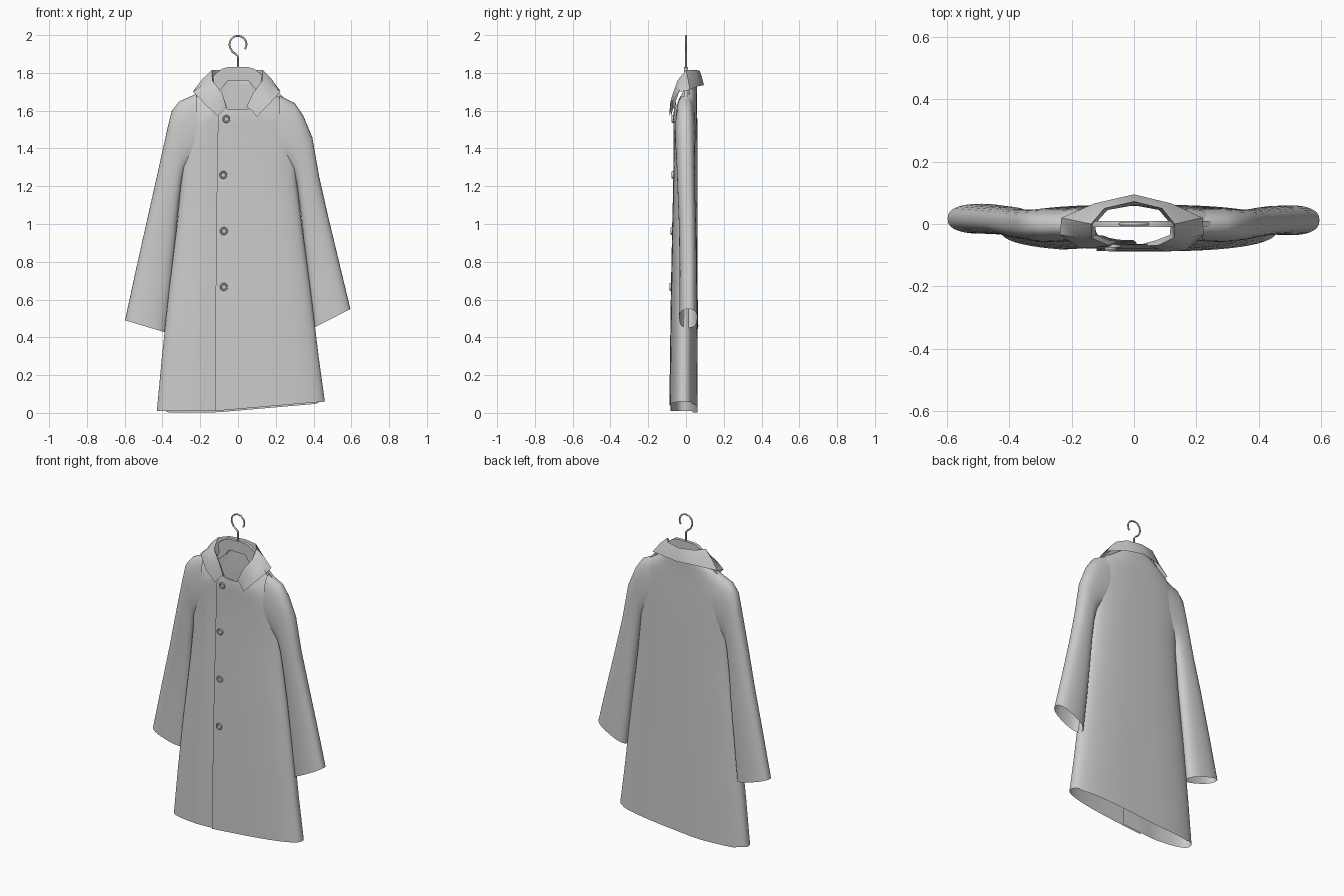
import bpy, math
from math import sin, cos, pi


def make(name, verts, faces, angle=40):
    me = bpy.data.meshes.new(name)
    me.from_pydata(verts, [], faces)
    ob = bpy.data.objects.new(name, me)
    bpy.context.collection.objects.link(ob)
    smooth(ob, angle)
    return ob


def smooth(ob, angle=40):
    bpy.ops.object.select_all(action='DESELECT')
    ob.select_set(True)
    bpy.context.view_layer.objects.active = ob
    bpy.ops.object.shade_smooth_by_angle(angle=math.radians(angle))


def loft(name, rows, closed=False, angle=40):
    n = len(rows[0])
    verts = [p for r in rows for p in r]
    faces = []
    for i in range(len(rows) - 1):
        for j in range(n if closed else n - 1):
            k = (j + 1) % n
            faces.append((i * n + j, i * n + k, (i + 1) * n + k, (i + 1) * n + j))
    return make(name, verts, faces, angle)


def spow(v, p):
    return math.copysign(abs(v) ** p, v)


# Coat body: open wrap from the placket edge round the back to the underlap
# each ring: centre x, half width, z side, z front, z back, y front, y back, placket x
P = 0.75
rings = [
    (0.015, 0.445, None, 0, 0, -0.088, 0.062, -0.12),
    (0.012, 0.415, 0.30, 0.30, 0.30, -0.085, 0.062, -0.12),
    (0.010, 0.375, 0.65, 0.65, 0.65, -0.080, 0.062, -0.118),
    (0.008, 0.330, 1.00, 1.00, 1.00, -0.073, 0.062, -0.115),
    (0.005, 0.305, 1.25, 1.20, 1.25, -0.068, 0.062, -0.112),
    (0.000, 0.305, 1.42, 1.36, 1.42, -0.066, 0.062, -0.11),
    (-0.005, 0.300, 1.54, 1.47, 1.54, -0.066, 0.060, -0.108),
    (-0.005, 0.285, 1.62, 1.53, 1.62, -0.067, 0.058, -0.105),
    (-0.005, 0.220, 1.685, 1.57, 1.69, -0.068, 0.058, -0.102),
    (0.000, 0.125, 1.745, 1.605, 1.75, -0.064, 0.060, -0.10),
]
N = 56
rows = []
for cx, hw, zs, zf, zb, yf, yb, px in rings:
    lap = math.asin(((cx - px) / hw) ** (1 / P))
    a0, a1 = -pi / 2 - lap, 1.5 * pi
    row = []
    for i in range(N + 1):
        a = a0 + (a1 - a0) * i / N
        c, s = cos(a), sin(a)
        x, sy = cx + hw * spow(c, P), spow(s, P)
        ym = (yf + yb) / 2
        y = ym + (yb - yf) / 2 * sy
        under = min(1, max(0, (a - (1.5 * pi - lap - 0.25)) / 0.25))
        y += 0.012 * under
        if zs is None:
            z = 0.01 + 0.05 * max(0, x + 0.12) / 0.58 - (0.008 if s > 0.5 else 0)
        else:
            z = zs + ((zf if s < 0 else zb) - zs) * abs(s) ** 0.6
        row.append((x, y, z))
    rows.append(row)
loft("coat_body", rows)


# Sleeves: rings from outer edge to inner edge, with depth and centre y
def sleeve(name, keys):
    rows = []
    for ox, oz, ix, iz, d, cy in keys:
        row = []
        for j in range(28):
            a = 2 * pi * j / 28
            t = (1 + spow(cos(a), 0.85)) / 2
            row.append((ix + (ox - ix) * t, cy + d * spow(sin(a), 0.8),
                        iz + (oz - iz) * t))
        rows.append(row)
    loft(name, rows, True)


sleeve("right_sleeve", [
    (0.22, 1.68, 0.21, 1.36, 0.052, -0.003), (0.30, 1.64, 0.27, 1.31, 0.054, -0.004),
    (0.345, 1.575, 0.295, 1.28, 0.051, -0.004), (0.393, 1.46, 0.312, 1.21, 0.048, -0.002),
    (0.43, 1.25, 0.33, 1.08, 0.046, 0.002), (0.475, 1.05, 0.348, 0.92, 0.045, 0.008),
    (0.535, 0.80, 0.373, 0.69, 0.046, 0.012), (0.595, 0.55, 0.40, 0.45, 0.048, 0.012)])
sleeve("left_sleeve", [
    (-0.22, 1.69, -0.21, 1.36, 0.052, -0.003), (-0.31, 1.65, -0.26, 1.31, 0.054, -0.004),
    (-0.35, 1.60, -0.285, 1.28, 0.051, -0.004), (-0.375, 1.50, -0.30, 1.21, 0.048, -0.002),
    (-0.43, 1.25, -0.315, 1.08, 0.046, 0.002), (-0.475, 1.05, -0.33, 0.92, 0.045, 0.01),
    (-0.54, 0.76, -0.355, 0.67, 0.046, 0.014), (-0.598, 0.49, -0.38, 0.425, 0.048, 0.017)])

# Collar: inner stand, fold line and outer edge, mirrored about the back centre
stand = [(0, .060, 1.74), (.08, .045, 1.74), (.118, 0, 1.735), (.115, -.035, 1.705),
         (.072, -.052, 1.655), (.04, -.06, 1.61)]
fold = [(0, .072, 1.812), (.09, .05, 1.815), (.13, 0, 1.815), (.128, -.045, 1.76),
        (.078, -.068, 1.69), (.045, -.07, 1.62)]
edge = [(0, .095, 1.735), (.12, .066, 1.73), (.22, .02, 1.71), (.224, -.035, 1.70),
        (.165, -.085, 1.635), (.10, -.088, 1.568)]


def mirrored(pts):
    return [(-x * (1.06 if x > .05 else 1.4), y + (.008 if z < 1.65 else 0), z)
            for x, y, z in pts[:0:-1]] + pts


mid = [tuple((p + q) / 2 + o for p, q, o in zip(f, e, (0, 0, 0.008)))
       for f, e in zip(fold, edge)]
loft("collar", [mirrored(r) for r in (stand, fold, mid, edge)], angle=50)

# Buttons: flattened domes with a rim
for i, (x, z, y) in enumerate([(-.062, 1.556, -.068), (-.078, 1.26, -.068),
                               (-.075, .963, -.073), (-.075, .667, -.079)]):
    rows = [[(x + r * cos(2 * pi * j / 20), y - h, z + r * sin(2 * pi * j / 20))
             for j in range(20)]
            for r, h in ((.019, -.004), (.021, .003), (.019, .008), (.014, .008), (.011, .005), (.0005, .005))]
    loft("button_%d" % (i + 1), rows, True)

# Hanger: arched board, a box-section loft
prof = [(.28, 1.63, 1.59), (.12, 1.795, 1.69), (.085, 1.822, 1.72), (.055, 1.83, 1.76)]
span = [(-x, t, b) for x, t, b in prof] + prof[::-1]
rows = [[(x, -.01, t), (x, .01, t), (x, .01, b), (x, -.01, b)] for x, t, b in span]
board = loft("hanger_board", rows, True, 30)

# Hanger hook: bent wire
path = [(0, 1.82), (0, 1.885), (-.012, 1.9), (-.03, 1.912)]
path += [(.045 * cos(math.radians(a)), 1.951 + .045 * sin(math.radians(a)))
         for a in range(205, -45, -20)]
cu = bpy.data.curves.new("hanger_hook", 'CURVE')
cu.dimensions = '3D'
cu.bevel_depth = 0.005
cu.bevel_resolution = 2
cu.use_fill_caps = True
sp = cu.splines.new('POLY')
sp.points.add(len(path) - 1)
for p, (x, z) in zip(sp.points, path):
    p.co = (x, 0, z, 1)
sp.use_smooth = True
bpy.context.collection.objects.link(bpy.data.objects.new("hanger_hook", cu))
